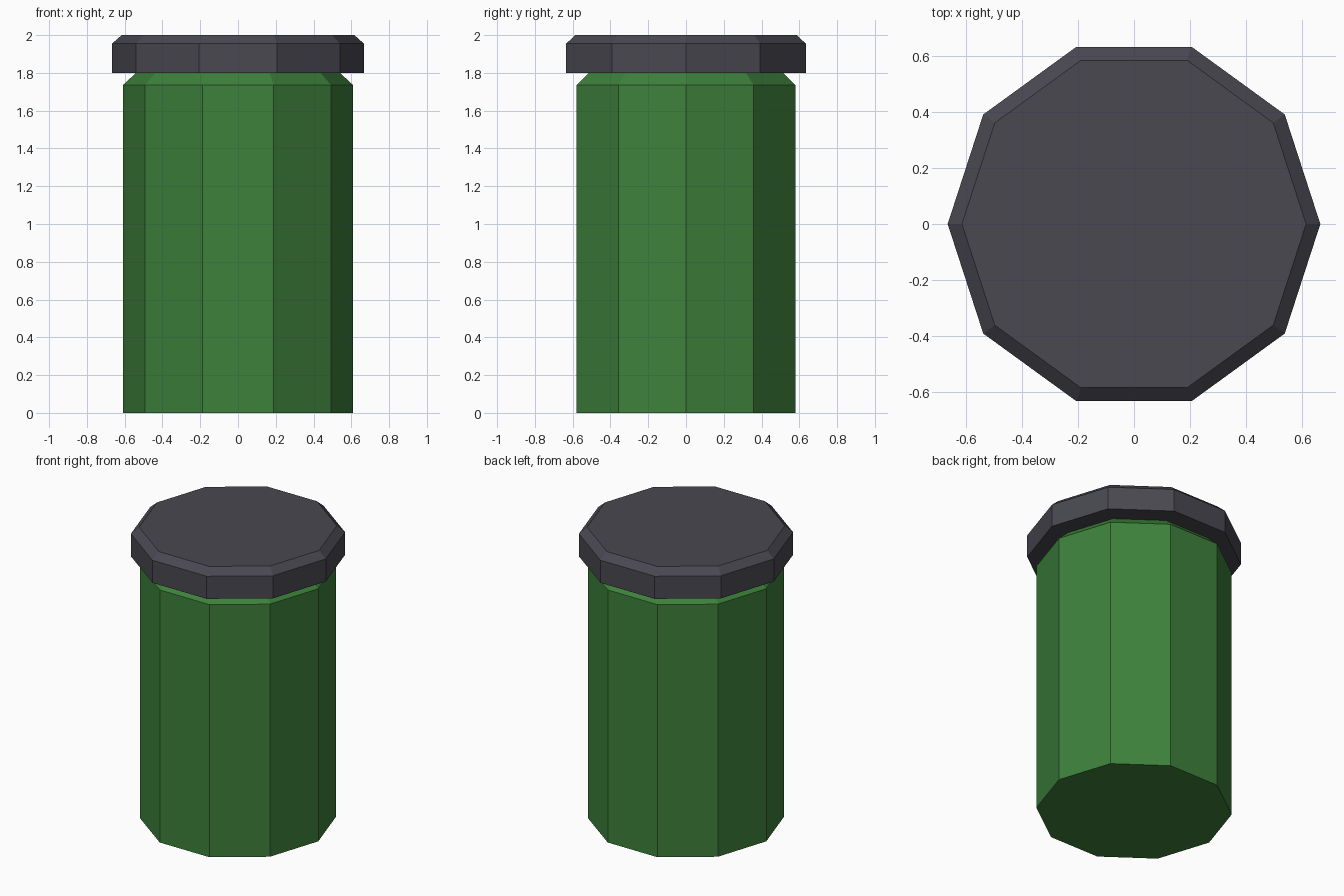
import bpy
import bmesh
from math import cos, sin, tau

SIDES = 10

cube = bpy.data.objects.get("Cube")
if cube:
    bpy.data.objects.remove(cube, do_unlink=True)


def make_material(name, color):
    mat = bpy.data.materials.new(name)
    mat.use_nodes = True
    mat.diffuse_color = color
    mat.node_tree.nodes["Principled BSDF"].inputs["Base Color"].default_value = color
    return mat


def turned_prism(name, profile, mat):
    """Closed flat-sided solid from a profile of (radius, height) pairs."""
    bm = bmesh.new()
    rings = [[bm.verts.new((r * cos(tau * i / SIDES), r * sin(tau * i / SIDES), z))
              for i in range(SIDES)] for r, z in profile]
    for low, high in zip(rings, rings[1:]):
        for i in range(SIDES):
            j = (i + 1) % SIDES
            bm.faces.new((low[i], low[j], high[j], high[i]))
    bm.faces.new(rings[0][::-1])
    bm.faces.new(rings[-1])
    mesh = bpy.data.meshes.new(name)
    bm.to_mesh(mesh)
    bm.free()
    mesh.materials.append(mat)
    obj = bpy.data.objects.new(name, mesh)
    bpy.context.collection.objects.link(obj)
    return obj


green = make_material("green", (0.048, 0.22, 0.045, 1))
dark_grey = make_material("dark grey", (0.067, 0.065, 0.082, 1))

# Ten-sided container with a chamfered shoulder
turned_prism("body", [(0.61, 0), (0.61, 1.735), (0.54, 1.8)], green)

# Wider lid with a bevelled top edge
turned_prism("lid", [(0.667, 1.8), (0.667, 1.955), (0.616, 2)], dark_grey)
